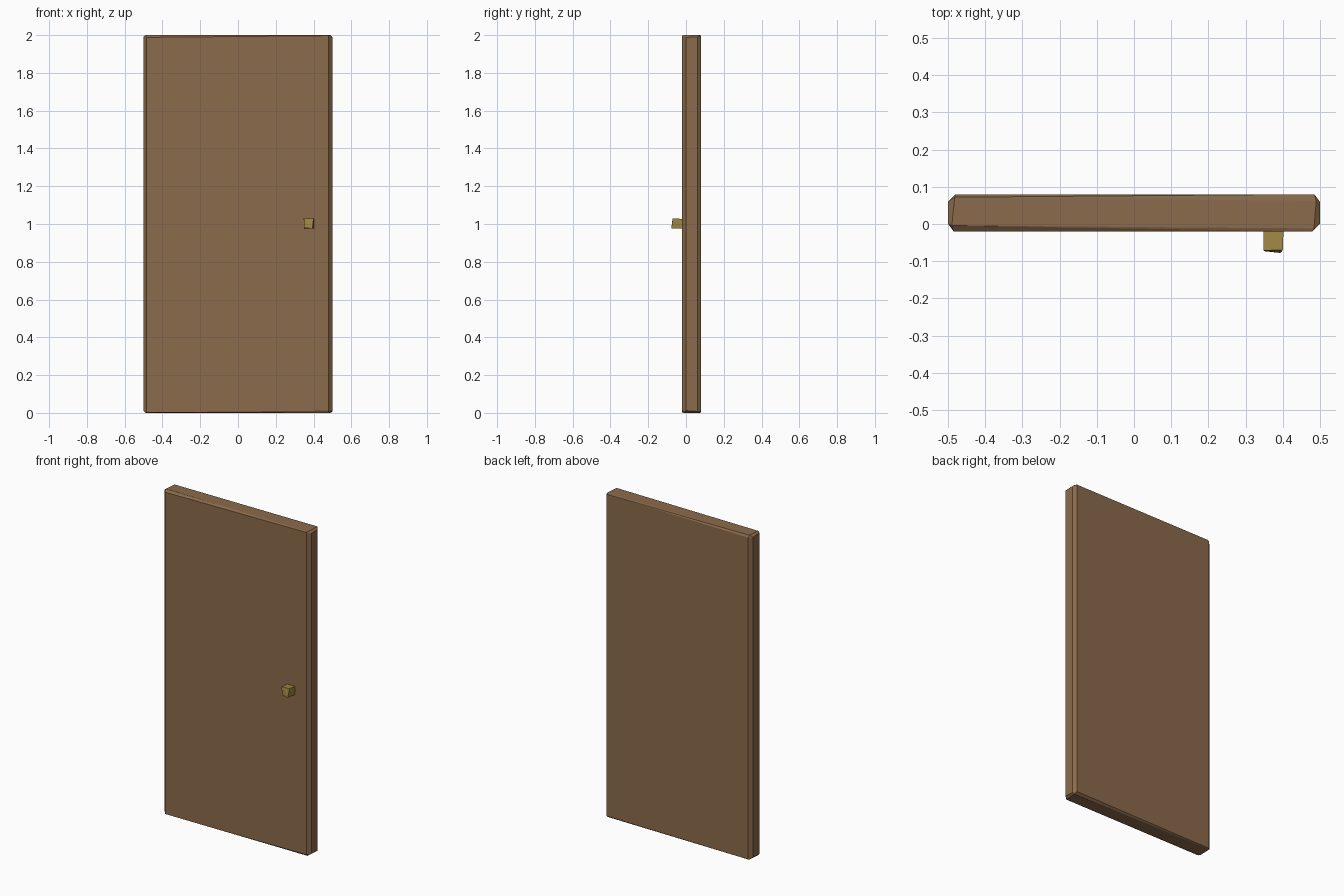
import bpy
import bmesh
from mathutils import Vector

if "Cube" in bpy.data.objects:
    bpy.data.objects.remove(bpy.data.objects["Cube"])


def material(name, rgb):
    mat = bpy.data.materials.new(name)
    mat.diffuse_color = (*rgb, 1)
    mat.use_nodes = True
    mat.node_tree.nodes["Principled BSDF"].inputs["Base Color"].default_value = mat.diffuse_color
    return mat


def hull(name, points, mat):
    """Flat-shaded convex solid around a few corner points."""
    bm = bmesh.new()
    for p in points:
        bm.verts.new(p)
    bmesh.ops.convex_hull(bm, input=bm.verts)
    bmesh.ops.dissolve_limit(bm, angle_limit=0.01, verts=bm.verts, edges=bm.edges)
    bmesh.ops.recalc_face_normals(bm, faces=bm.faces)
    mesh = bpy.data.meshes.new(name)
    bm.to_mesh(mesh)
    bm.free()
    mesh.materials.append(mat)
    obj = bpy.data.objects.new(name, mesh)
    bpy.context.collection.objects.link(obj)
    return obj


wood = material("wood", (0.26, 0.145, 0.07))
brass = material("brass", (0.35, 0.24, 0.06))

# Door panel: slightly uneven chamfers, point-symmetric about its centre
centre = Vector((0, 0.03, 1))
half = [
    # front face
    (-0.485, -0.02, 1.988), (0.48, -0.02, 1.997),
    (-0.485, -0.02, 0.003), (0.48, -0.02, 0.012),
    # right side face
    (0.5, 0.0, 1.988), (0.5, 0.06, 1.99),
    (0.5, 0.0, 0.012), (0.5, 0.06, 0.008),
    # top face
    (-0.482, 0.072, 2), (0.49, 0.062, 2),
    (-0.49, -0.004, 2), (0.484, -0.012, 2),
]
points = [Vector(p) for p in half]
points += [2 * centre - p for p in points]
hull("door_panel", points, wood)

# Knob: a slightly skewed little block on the front
hull("knob", [
    (0.348, -0.02, 1.027), (0.402, -0.02, 1.027),
    (0.35, -0.02, 0.976), (0.402, -0.02, 0.976),
    (0.348, -0.071, 1.03), (0.4, -0.07, 1.03),
    (0.35, -0.073, 0.98), (0.394, -0.078, 0.976),
], brass)
